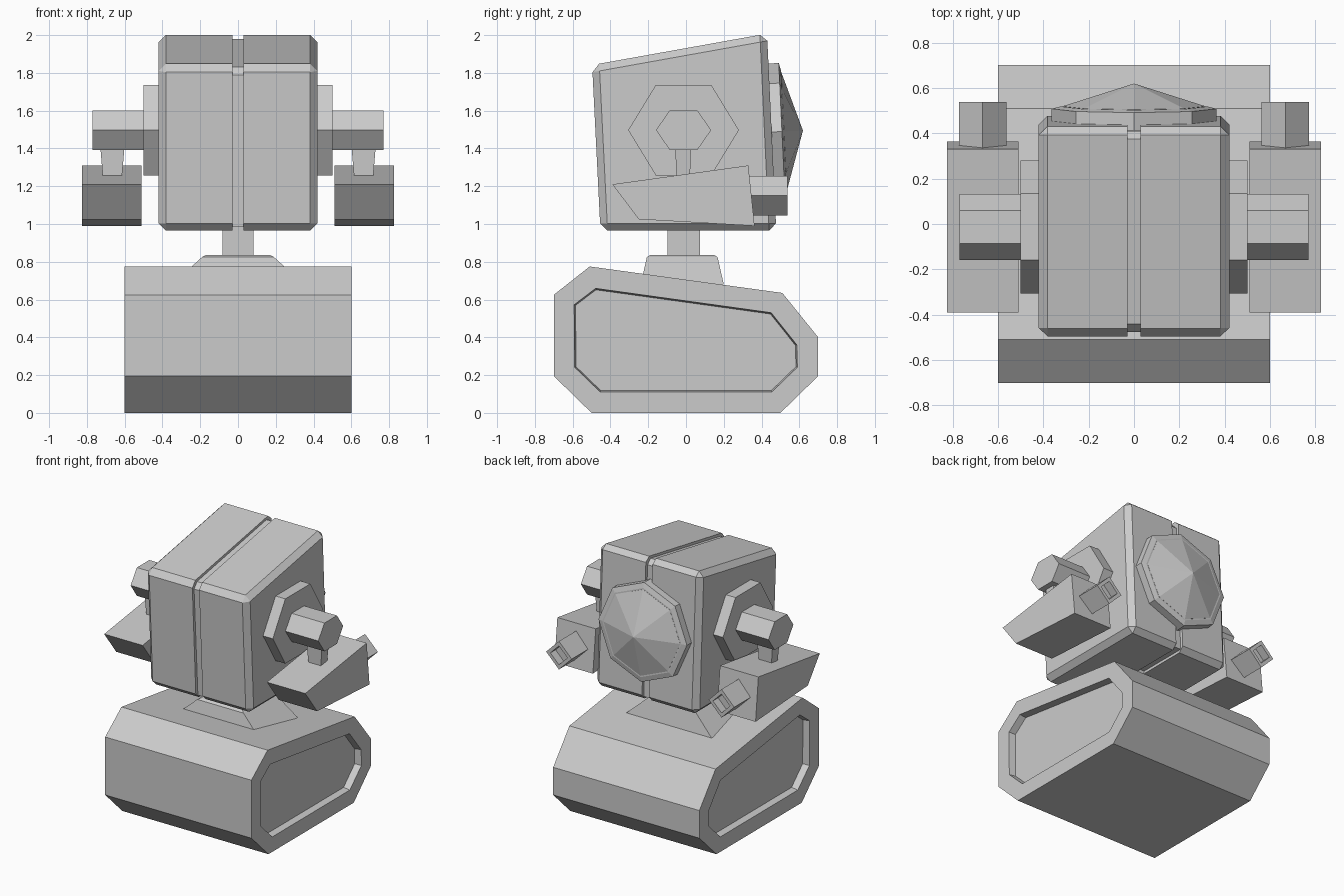
import bpy, bmesh, math
from mathutils import Matrix

if "Cube" in bpy.data.objects:
    bpy.data.objects.remove(bpy.data.objects["Cube"])


def finish(bm, name, mirror=False):
    bmesh.ops.recalc_face_normals(bm, faces=bm.faces[:])
    me = bpy.data.meshes.new(name)
    bm.to_mesh(me)
    bm.free()
    ob = bpy.data.objects.new(name, me)
    bpy.context.collection.objects.link(ob)
    if mirror:
        ob.modifiers.new("mirror", 'MIRROR').use_axis = (True, False, False)
    return ob


def loft(rings):
    """Closed solid through equal-length loops of points."""
    bm = bmesh.new()
    loops = [[bm.verts.new(p) for p in r] for r in rings]
    n = len(loops[0])
    for a, b in zip(loops, loops[1:]):
        for i in range(n):
            j = (i + 1) % n
            bm.faces.new((a[i], a[j], b[j], b[i]))
    bm.faces.new(loops[0])
    bm.faces.new(loops[-1])
    bmesh.ops.recalc_face_normals(bm, faces=bm.faces[:])
    return bm


def prism_x(profile, x0, x1):
    """Extrude a (y, z) profile along x."""
    return loft([[(x, y, z) for y, z in profile] for x in (x0, x1)])


def rect(cx, cy, hx, hy, z):
    return [(cx + sx * hx, cy + sy * hy, z)
            for sx, sy in ((-1, -1), (1, -1), (1, 1), (-1, 1))]


def recess(bm, faces, border, wall, depth):
    bmesh.ops.recalc_face_normals(bm, faces=bm.faces[:])
    bmesh.ops.inset_individual(bm, faces=faces, thickness=border)
    bmesh.ops.inset_individual(bm, faces=faces, thickness=wall, depth=-depth)


# Track-shaped base with recessed side panels
base = [(-.7, .195), (-.7, .625), (-.51, .775), (.51, .635),
        (.7, .4), (.7, .195), (.5, 0), (-.5, 0)]
bm = prism_x(base, -.6, .6)
recess(bm, [f for f in bm.faces if abs(f.normal.x) > .9], .12, .008, .05)
finish(bm, "base")

# Collar and neck
finish(loft([rect(0, -.02, .35, .22, .68), rect(0, -.02, .19, .187, .825),
             rect(0, -.02, .17, .17, .835)]), "neck_collar")
finish(loft([rect(0, -.013, .083, .086, .8), rect(0, -.013, .083, .086, 1.02)]), "neck")

# Head: two chamfered halves with a recessed core in the gap
head = [(-.453, .965), (-.497, 1.842), (.429, 2.008), (.478, .965)]
bm = prism_x(head, .028, .42)
edges = [e for e in bm.edges if not all(v.co.x < .1 for v in e.verts)]
bmesh.ops.bevel(bm, geom=edges, offset=.038, segments=1, affect='EDGES')
finish(bm, "head_half", True)
core = [(-.43, .985), (-.475, 1.79), (-.44, 1.832), (.375, 1.98), (.41, 1.945), (.455, .985)]
finish(prism_x(core, -.035, .035), "head_core")

# Octagonal dish on the back: rim with a raised cone
tilt = Matrix.Translation((0, .453, 1.487)) @ Matrix.Rotation(math.radians(2.7), 4, 'X')


def octagon(r, y):
    return [tilt @ Matrix.Translation((r * math.cos(i * math.pi / 4), y,
            r * math.sin(i * math.pi / 4))).to_translation() for i in range(8)]


finish(loft([octagon(.363, -.03), octagon(.363, .055), octagon(.325, .065)]), "dish_rim")
finish(loft([octagon(.315, .05), octagon(.315, .066), octagon(.001, .166)]), "dish_cone")


# Hexagonal shoulder hubs and axles
def hexagon(ry, hz):
    return [(-.013 + sy * ry, 1.497 + sz * hz) for sy, sz in
            ((-1, 0), (-.5, 1), (.5, 1), (1, 0), (.5, -1), (-.5, -1))]


finish(prism_x(hexagon(.293, .24), .4, .5), "shoulder_hub", True)
finish(prism_x(hexagon(.146, .105), .48, .77), "shoulder_axle", True)

# Tapered struts down to the wedge-shaped arms
finish(loft([rect(.665, -.015, .048, .035, 1.22), rect(.665, -.015, .065, .042, 1.42)]),
       "arm_strut", True)
arm = [(-.39, 1.21), (.33, 1.31), (.363, .99), (-.25, 1.025)]
finish(prism_x(arm, .51, .825), "arm", True)

# Diamond-section nozzles with a square hole
R = .105
bm = loft([[(.667 + R * a, y, 1.15 + R * b) for a, b in ((1, 0), (0, 1), (-1, 0), (0, -1))]
           for y in (.3, .537)])
recess(bm, [f for f in bm.faces if f.normal.y > .9], .035, .001, .06)
finish(bm, "arm_nozzle", True)
